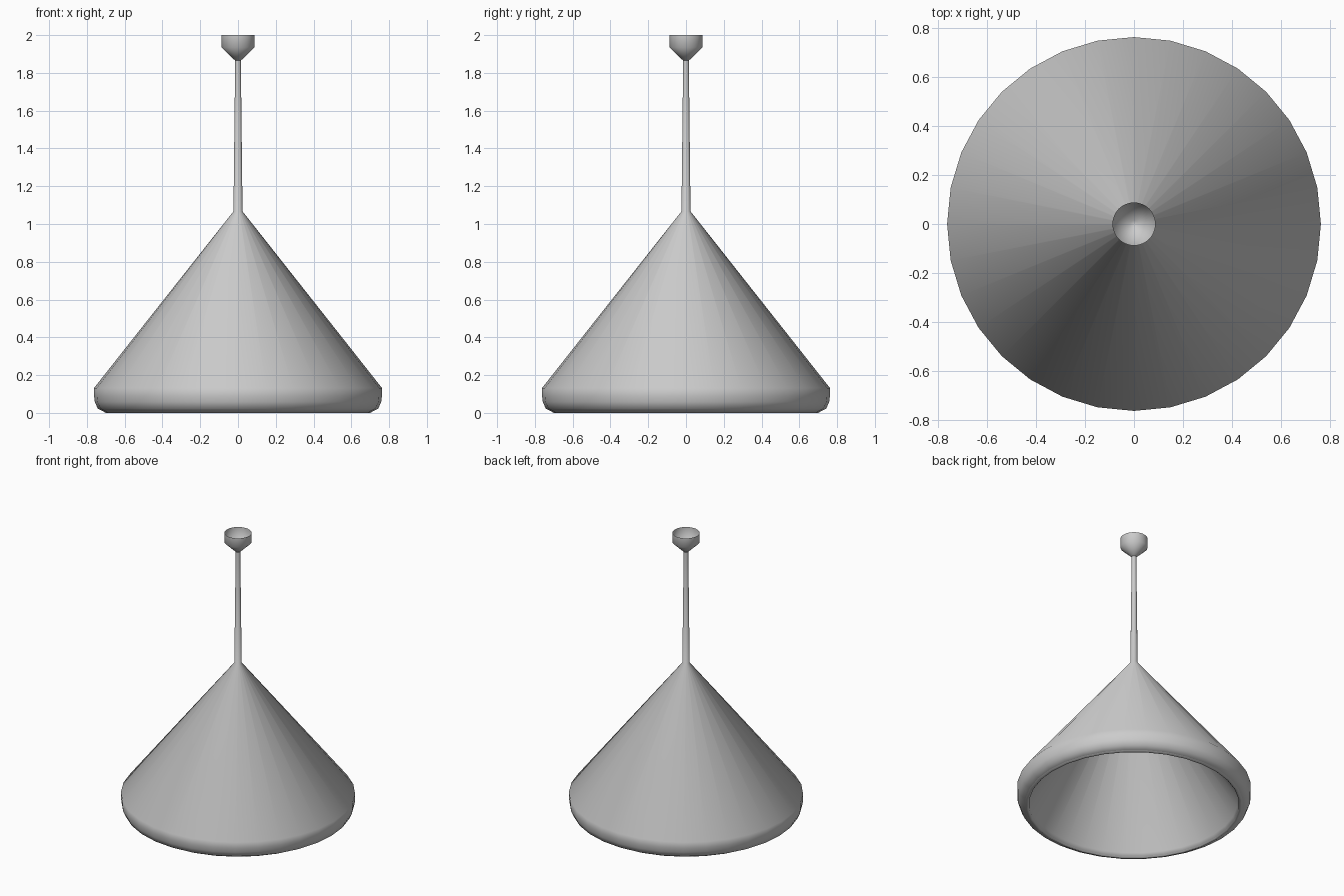
import bpy, bmesh, math

if "Cube" in bpy.data.objects:
    bpy.data.objects.remove(bpy.data.objects["Cube"])

SEGMENTS = 32

grey = bpy.data.materials.new("light grey")
grey.diffuse_color = (0.6, 0.6, 0.6, 1)
grey.use_nodes = True
grey.node_tree.nodes["Principled BSDF"].inputs["Base Color"].default_value = grey.diffuse_color


def lathe(name, profile, cap_start=False):
    """Spin an (r, z) profile around the vertical axis."""
    bm = bmesh.new()
    rings = []
    for r, z in profile:
        rings.append([bm.verts.new((r * math.cos(2 * math.pi * i / SEGMENTS),
                                    r * math.sin(2 * math.pi * i / SEGMENTS), z))
                      for i in range(SEGMENTS)])
    for low, high in zip(rings, rings[1:]):
        for i in range(SEGMENTS):
            j = (i + 1) % SEGMENTS
            bm.faces.new((low[i], low[j], high[j], high[i]))
    if cap_start:
        bm.faces.new(rings[0][::-1])
    mesh = bpy.data.meshes.new(name)
    bm.to_mesh(mesh)
    bm.free()
    mesh.materials.append(grey)
    obj = bpy.data.objects.new(name, mesh)
    bpy.context.collection.objects.link(obj)
    bpy.context.view_layer.objects.active = obj
    obj.select_set(True)
    bpy.ops.object.shade_smooth_by_angle(angle=math.radians(80))
    obj.select_set(False)
    return obj


# conical shade: inner cone, rounded rim, outer cone and tapered rod in one sweep
lathe("shade_and_rod", [(0.018, 1.03), (0.675, 0.03), (0.688, 0.004), (0.705, 0.004),
                        (0.742, 0.022), (0.758, 0.058), (0.762, 0.09), (0.762, 0.132),
                        (0.024, 1.067), (0.015, 1.865)])

# ceiling cup, open at the top
lathe("ceiling_cup", [(0.015, 1.865), (0.088, 1.935), (0.088, 2.0)], cap_start=True)

# thin bottom edge of the rim
lathe("rim_edge", [(0.684, 0.006), (0.69, 0.0), (0.7, 0.0), (0.71, 0.006)])
